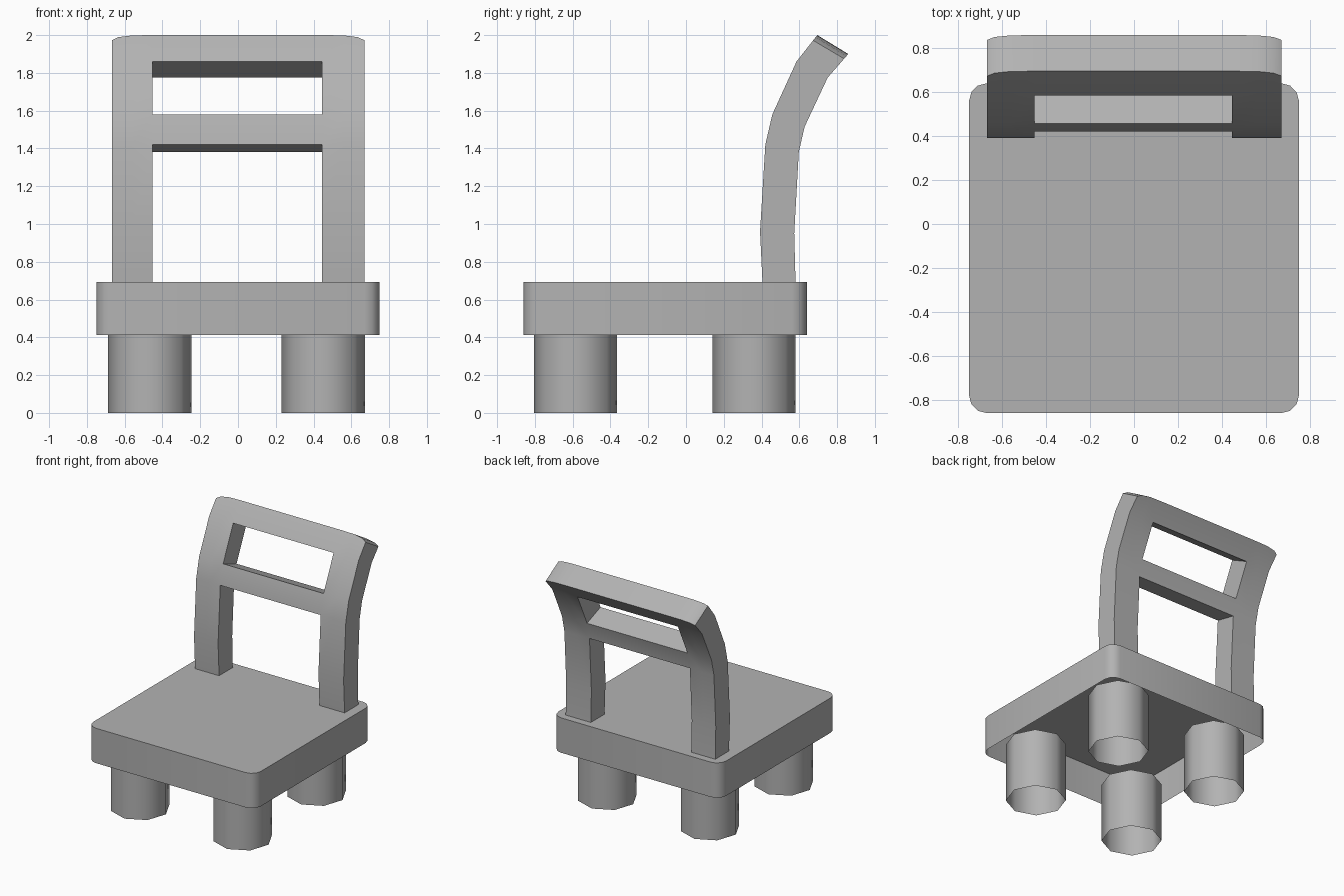
import bpy, bmesh, math
from mathutils import Matrix

if "Cube" in bpy.data.objects:
    bpy.data.objects.remove(bpy.data.objects["Cube"])

grey = bpy.data.materials.new("grey")
grey.diffuse_color = (0.45, 0.45, 0.45, 1)
grey.use_nodes = True
grey.node_tree.nodes["Principled BSDF"].inputs["Base Color"].default_value = grey.diffuse_color


def add_object(name, bm, angle):
    bmesh.ops.recalc_face_normals(bm, faces=bm.faces[:])
    mesh = bpy.data.meshes.new(name)
    bm.to_mesh(mesh)
    bm.free()
    mesh.materials.append(grey)
    ob = bpy.data.objects.new(name, mesh)
    bpy.context.collection.objects.link(ob)
    bpy.ops.object.select_all(action='DESELECT')
    ob.select_set(True)
    bpy.context.view_layer.objects.active = ob
    bpy.ops.object.shade_smooth_by_angle(angle=math.radians(angle))
    return ob


# Seat: shell with rounded vertical corners, open underneath
bm = bmesh.new()
bmesh.ops.create_cube(bm, size=1, matrix=Matrix.Translation((0, -0.11, 0.553))
                      @ Matrix.Diagonal((1.5, 1.5, 0.282, 1)))
upright = [e for e in bm.edges if abs(e.verts[0].co.z - e.verts[1].co.z) > 0.1]
bmesh.ops.bevel(bm, geom=upright, offset=0.08, segments=3, profile=0.5,
                affect='EDGES')
under = [f for f in bm.faces if f.calc_center_median().z < 0.42]
bmesh.ops.delete(bm, geom=under, context='FACES_ONLY')
add_object("seat", bm, 35)

# Legs: eight-sided open tubes reaching a little way into the seat shell
leg_height = 0.475
for side, x in (("left", -0.467), ("right", 0.452)):
    for end, y in (("front", -0.585), ("back", 0.36)):
        bm = bmesh.new()
        bmesh.ops.create_cone(bm, cap_ends=False, segments=8,
                              radius1=0.221, radius2=0.221, depth=leg_height,
                              matrix=Matrix.Translation((x, y, leg_height / 2))
                              @ Matrix.Rotation(math.radians(4), 4, 'Z'))
        add_object(f"{end}_{side}_leg", bm, 50)

# Backrest: curved side profile (front and back y, z) swept over columns in x
front = [(0.405, 0.69), (0.392, 0.96), (0.42, 1.42), (0.457, 1.58),
         (0.585, 1.86), (0.695, 2.0)]
back = [(0.58, 0.69), (0.573, 0.95), (0.597, 1.38), (0.628, 1.515),
        (0.75, 1.775), (0.859, 1.90)]
xs = [-0.668, -0.635, -0.56, -0.453, 0.446, 0.56, 0.635, 0.671]
drop = [0.2, 0.08, 0.01, 0, 0, 0.01, 0.08, 0.2]   # rounded top corners
rows, cols = len(front) - 1, len(xs) - 1


def solid(c, r):
    inside = 0 <= c < cols and 0 <= r < rows
    return inside and not (c == 3 and r in (0, 1, 3))   # two openings


bm = bmesh.new()
verts = {}


def vert(c, r, d):
    if (c, r, d) not in verts:
        line = (front, back)[d]
        y, z = line[r]
        if r == rows:
            y += (line[r - 1][0] - y) * drop[c]
            z += (line[r - 1][1] - z) * drop[c]
        verts[c, r, d] = bm.verts.new((xs[c], y, z))
    return verts[c, r, d]


for c in range(cols):
    for r in range(rows):
        if not solid(c, r):
            continue
        ring = [(c, r), (c + 1, r), (c + 1, r + 1), (c, r + 1)]
        for d in (0, 1):
            bm.faces.new([vert(i, j, d) for i, j in ring])
        for k, (dc, dr) in enumerate(((0, -1), (1, 0), (0, 1), (-1, 0))):
            if not solid(c + dc, r + dr):
                a, b = ring[k], ring[(k + 1) % 4]
                bm.faces.new([vert(*a, 0), vert(*b, 0), vert(*b, 1), vert(*a, 1)])
add_object("backrest", bm, 30)
